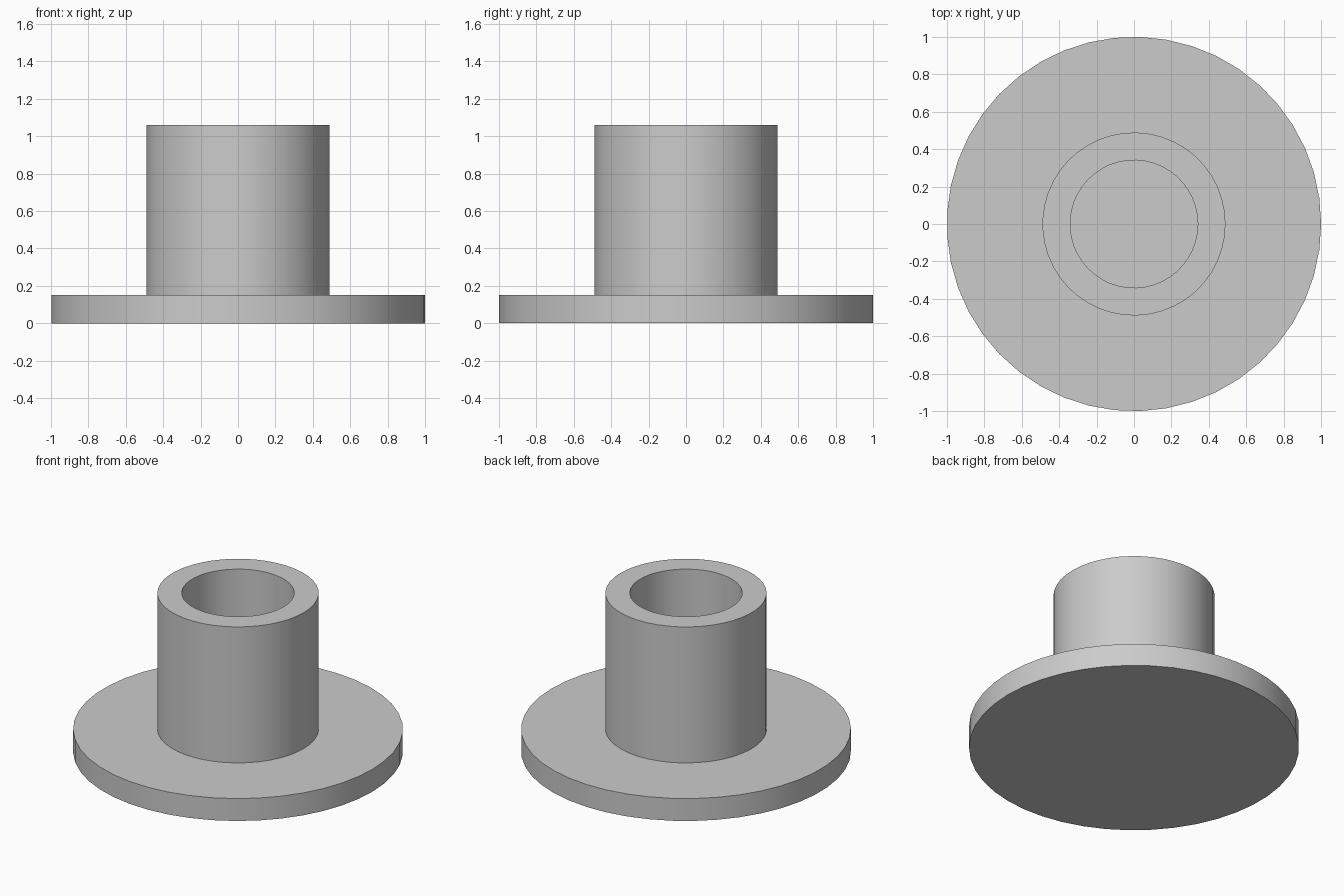
import bpy, bmesh
from math import radians, tau

cube = bpy.data.objects.get("Cube")
if cube:
    bpy.data.objects.remove(cube, do_unlink=True)

SIDES = 45
FLANGE_R, FLANGE_TOP = 1.0, 0.15
TUBE_R, BORE_R, TUBE_TOP = 0.489, 0.341, 1.06

# Plain grey material
grey = bpy.data.materials.new("light grey")
grey.use_nodes = True
colour = (0.6, 0.6, 0.6, 1)
grey.diffuse_color = colour
grey.node_tree.nodes["Principled BSDF"].inputs["Base Color"].default_value = colour


def lathe(name, profile):
    """Revolve a radius/height profile around the z axis."""
    bm = bmesh.new()
    verts = [bm.verts.new((r, 0, z)) for r, z in profile]
    edges = [bm.edges.new(pair) for pair in zip(verts, verts[1:])]
    bmesh.ops.spin(bm, geom=verts + edges, axis=(0, 0, 1), cent=(0, 0, 0),
                   angle=tau, steps=SIDES)
    bmesh.ops.remove_doubles(bm, verts=bm.verts[:], dist=1e-4)
    bmesh.ops.dissolve_degenerate(bm, edges=bm.edges[:], dist=1e-5)
    bmesh.ops.recalc_face_normals(bm, faces=bm.faces[:])
    mesh = bpy.data.meshes.new(name)
    bm.to_mesh(mesh)
    bm.free()
    mesh.materials.append(grey)
    obj = bpy.data.objects.new(name, mesh)
    bpy.context.collection.objects.link(obj)
    bpy.ops.object.select_all(action="DESELECT")
    obj.select_set(True)
    bpy.context.view_layer.objects.active = obj
    bpy.ops.object.shade_smooth_by_angle(angle=radians(30))
    return obj


# Solid round flange carrying an open tube with a blind bore
lathe("flanged_sleeve", [
    (0, 0), (FLANGE_R, 0), (FLANGE_R, FLANGE_TOP),
    (TUBE_R, FLANGE_TOP), (TUBE_R, TUBE_TOP),
    (BORE_R, TUBE_TOP), (BORE_R, FLANGE_TOP), (0, FLANGE_TOP),
])
